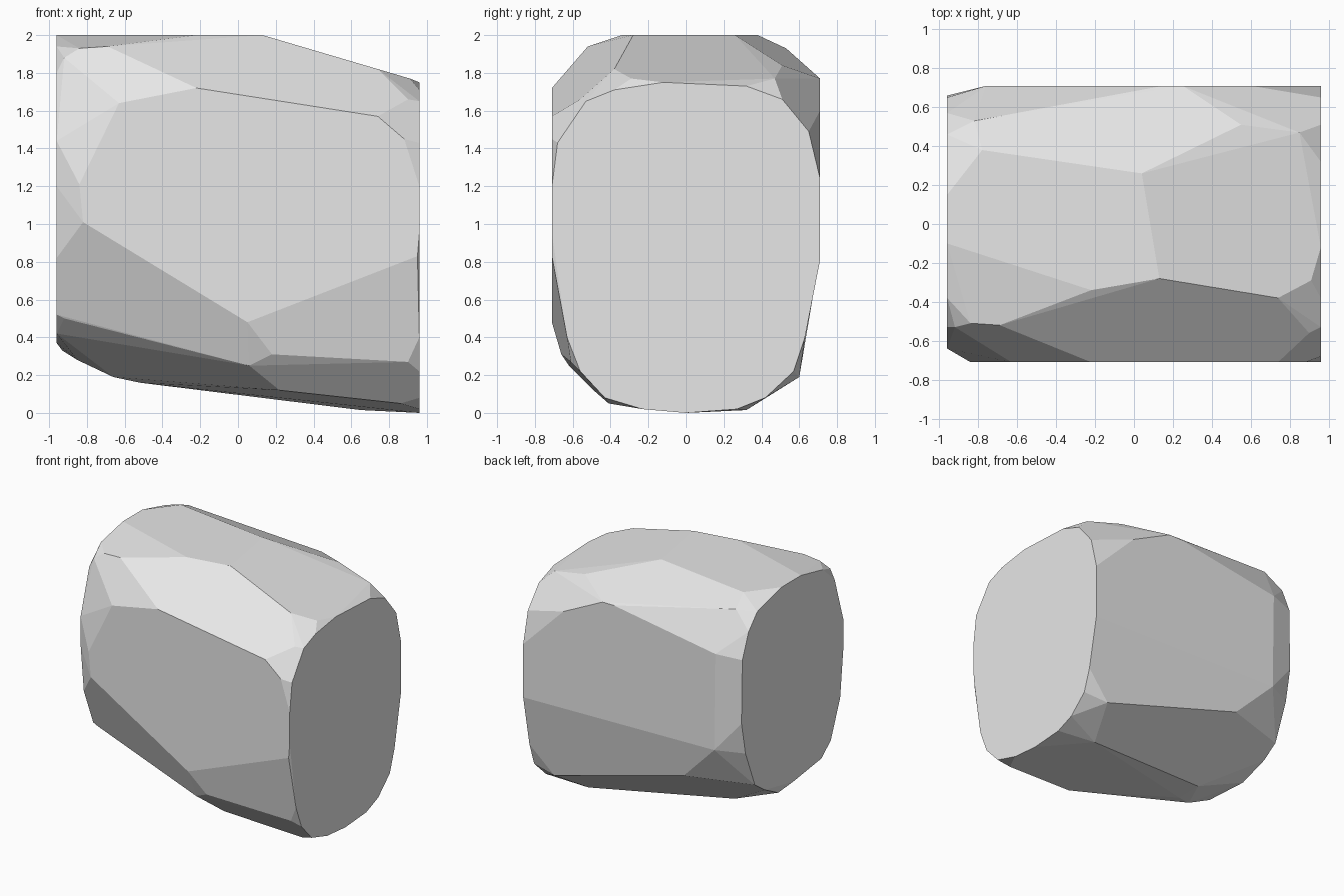
import bpy
import bmesh
import math

# Remove the default cube
default_cube = bpy.data.objects.get("Cube")
if default_cube:
    bpy.data.objects.remove(default_cube, do_unlink=True)

HALF_LENGTH = .96
HALF_DEPTH = .71
HEIGHT = 2


# Each helper places a flat outline on one side of the stone
def on_end(side, outline):
    return [(side * HALF_LENGTH, y, z) for y, z in outline]


def on_face(side, outline):
    return [(x, side * HALF_DEPTH, z) for x, z in outline]


def on_top(outline):
    return [(x, y, HEIGHT) for x, y in outline]


def make_material(name, colour):
    material = bpy.data.materials.new(name)
    material.use_nodes = True
    material.diffuse_color = colour
    shader = next(node for node in material.node_tree.nodes
                  if node.type == 'BSDF_PRINCIPLED')
    shader.inputs["Base Color"].default_value = colour
    return material


def make_faceted_stone(name, corners, material):
    """Wrap the corners in a convex skin and merge nearly flat facets."""
    bm = bmesh.new()
    for corner in corners:
        bm.verts.new(corner)
    bmesh.ops.convex_hull(bm, input=bm.verts[:])
    loose = [vert for vert in bm.verts if not vert.link_faces]
    bmesh.ops.delete(bm, geom=loose, context='VERTS')
    bmesh.ops.dissolve_limit(bm, angle_limit=math.radians(4),
                             verts=bm.verts[:], edges=bm.edges[:])
    bmesh.ops.recalc_face_normals(bm, faces=bm.faces[:])
    for face in bm.faces:
        face.smooth = False
    mesh = bpy.data.meshes.new(name)
    bm.to_mesh(mesh)
    bm.free()
    mesh.materials.append(material)
    stone = bpy.data.objects.new(name, mesh)
    bpy.context.collection.objects.link(stone)
    return stone


# Rounded sawn end on the left
left_end = on_end(1, [
    (-.12, 1.75), (.32, 1.73), (.51, 1.66), (.65, 1.49), (.71, 1.24),
    (.71, .81), (.63, .4), (.57, .22), (.42, .08), (.27, .02), (0, 0),
    (-.23, .02), (-.43, .08), (-.56, .22), (-.63, .4), (-.71, .95),
    (-.71, 1.2), (-.68, 1.43), (-.53, 1.65), (-.38, 1.71)])

# Rounded sawn end on the right
right_end = on_end(-1, [
    (.15, 2), (-.1, 2), (-.38, 1.94), (-.53, 1.8), (-.64, 1.44),
    (-.64, 1.2), (-.6, .82), (-.48, .52), (-.36, .42), (0, .37),
    (.36, .44), (.49, .53), (.61, .83), (.66, 1.09), (.65, 1.6),
    (.57, 1.8), (.46, 1.92)])

# Broad flat front, back and top
front = on_face(-1, [
    (-.82, 1.01), (-.84, 1.21), (-.63, 1.64), (-.22, 1.72),
    (.74, 1.57), (.88, 1.45), (.95, .83), (.05, .48)])
back = on_face(1, [
    (.6, 1.6), (.25, 1.77), (.15, 1.77), (-.76, 1.62), (-.75, .84)])
top = on_top([(-.22, -.34), (.13, -.28), (.04, .26), (-.78, .38)])

# Chipped corners around the upper edge
upper_chips = [
    (-.69, -.52, 1.94), (-.84, -.51, 1.93), (-.92, -.53, 1.88),
    (.74, -.38, 1.82), (.91, -.29, 1.77), (.9, -.56, 1.66),
    (.55, .51, 1.84), (.85, .47, 1.77), (-.82, .53, 1.93)]

# Chipped corners around the lower edge
lower_chips = [
    (.06, -.62, .25), (.18, -.66, .31), (.9, -.61, .27),
    (-.92, -.48, .5), (.22, -.49, .12), (.86, -.41, .05),
    (-.52, -.1, .16), (-.66, -.15, .19), (-.85, -.14, .28),
    (-.93, .15, .33), (-.52, .12, .16), (.65, .32, .015),
    (.76, .6, .19), (-.44, .655, .53)]

stone_grey = make_material("stone grey", (.8, .8, .8, 1))
corners = left_end + right_end + front + back + top + upper_chips + lower_chips
make_faceted_stone("faceted_stone", corners, stone_grey)
